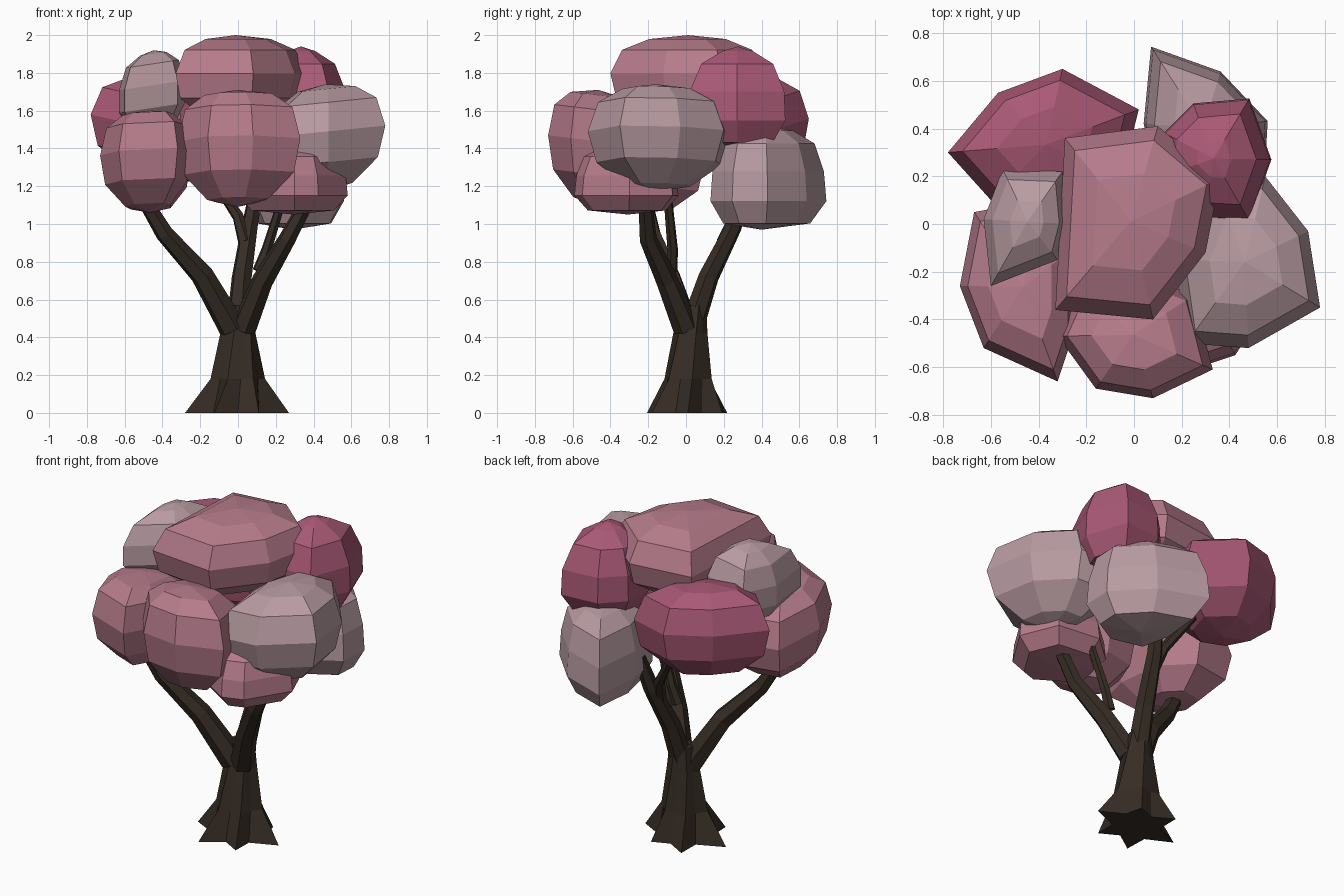
import bpy, bmesh, math
from mathutils import Vector

if "Cube" in bpy.data.objects:
    bpy.data.objects.remove(bpy.data.objects["Cube"])


def material(name, rgb):
    m = bpy.data.materials.new(name)
    m.diffuse_color = (*rgb, 1)
    m.use_nodes = True
    m.node_tree.nodes["Principled BSDF"].inputs["Base Color"].default_value = m.diffuse_color
    return m


BARK = material("bark", (0.037, 0.026, 0.018))
PINK = material("pink_leaf", (0.47, 0.2, 0.26))
ROSE = material("rose_leaf", (0.4, 0.1, 0.18))
PALE = material("pale_leaf", (0.48, 0.33, 0.36))


def loft(name, rings, mat, start=None, end=None):
    """Skin a stack of equal-count rings; optional apex points close the ends."""
    bm = bmesh.new()
    vs = [[bm.verts.new(p) for p in r] for r in rings]
    n = len(vs[0])
    for a, b in zip(vs, vs[1:]):
        for i in range(n):
            j = (i + 1) % n
            bm.faces.new((a[i], a[j], b[j], b[i]))
    for ring, tip in ((vs[0], start), (vs[-1], end)):
        if tip is None:
            bm.faces.new(ring)
        else:
            t = bm.verts.new(tip)
            for i in range(n):
                bm.faces.new((ring[i], ring[(i + 1) % n], t))
    bmesh.ops.recalc_face_normals(bm, faces=bm.faces)
    me = bpy.data.meshes.new(name)
    bm.to_mesh(me)
    bm.free()
    me.materials.append(mat)
    ob = bpy.data.objects.new(name, me)
    bpy.context.collection.objects.link(ob)


def foliage(name, mat, z0, z1, plan, base=0.55, top=0.5, tilt=(0, 0)):
    """Faceted leaf clump: plan outline scaled through a rounded, tilted profile."""
    c = sum((Vector(p) for p in plan), Vector((0, 0))) / len(plan)
    mid, h = (z0 + z1) / 2, (z1 - z0) / 2
    profile = [(-0.88, base), (-0.45, (base + 1.3) / 2), (0.12, 1), (0.66, (top + 1.2) / 2),
               (0.91, top)]
    rings = []
    for t, s in profile:
        ring = []
        for x, y in plan:
            dx, dy = (x - c.x) * s, (y - c.y) * s
            z = mid + h * t + dx * tilt[0] + dy * tilt[1]
            ring.append((c.x + dx, c.y + dy, z))
        rings.append(ring)
    loft(name, rings, mat, (c.x, c.y, z0), (c.x, c.y, z1))


def branch(name, pts, r0, r1, sides=6):
    """Tapered limb along a few points."""
    pts = [Vector(p) for p in pts]
    rings = []
    for k, p in enumerate(pts):
        d = (pts[min(k + 1, len(pts) - 1)] - pts[max(k - 1, 0)]).normalized()
        u = d.cross(Vector((0.3, 1, 0))).normalized()
        v = d.cross(u)
        r = r0 + (r1 - r0) * k / (len(pts) - 1)
        rings.append([p + r * (u * math.cos(a) + v * math.sin(a))
                      for a in (math.tau * i / sides for i in range(sides))])
    loft(name, rings, BARK)


# Trunk with uneven root flare, twisting slightly as it rises
flare = [0.27, 0.15, 0.21, 0.14, 0.24, 0.14, 0.28, 0.15, 0.25, 0.13, 0.22, 0.13]
levels = [(0, 1, 0, 0.01), (0.18, 0.22, 0.085, 0.015), (0.42, 0.1, 0.07, 0.025),
          (0.57, 0.06, 0.055, 0.04)]
loft("trunk", [[((f * k + r) * math.cos(math.pi * i / 6 + z * 0.7),
                 cy + (f * k + r) * math.sin(math.pi * i / 6 + z * 0.7), z)
                for i, f in enumerate(flare)] for z, k, r, cy in levels], BARK)

# Limbs
branch("left_branch", [(-0.03, 0.0, 0.45), (-0.19, -0.09, 0.73), (-0.39, -0.18, 0.95),
                       (-0.54, -0.23, 1.2)], 0.075, 0.035)
branch("right_branch", [(0.03, 0.0, 0.45), (0.13, -0.1, 0.7), (0.26, -0.2, 0.92),
                        (0.4, -0.22, 1.18)], 0.07, 0.035)
branch("right_twig", [(0.11, -0.08, 0.75), (0.15, -0.07, 0.86), (0.25, -0.1, 1.18)], 0.035, 0.022)
branch("back_branch", [(0, 0.03, 0.45), (0.02, 0.12, 0.72), (0.06, 0.25, 0.98),
                       (0.1, 0.32, 1.2)], 0.065, 0.035)
branch("back_twig", [(0.04, 0.2, 0.9), (0.0, 0.26, 1.04), (-0.14, 0.35, 1.25)], 0.04, 0.022)

# Leaf clumps
foliage("crown_top", PINK, 1.54, 2.0,
        [(-0.29, 0.36), (0.1, 0.41), (0.36, 0.19), (0.3, -0.12), (0.08, -0.4),
         (-0.33, -0.36), (-0.31, 0.0)])
foliage("front_clump", PINK, 1.09, 1.71,
        [(-0.32, -0.47), (-0.16, -0.69), (0.08, -0.73), (0.33, -0.61), (0.25, -0.3),
         (0, -0.2), (-0.22, -0.25)], 0.5, 0.55, (0, -0.12))
foliage("left_clump", PINK, 1.06, 1.6,
        [(-0.67, 0.05), (-0.73, -0.26), (-0.63, -0.52), (-0.32, -0.66), (-0.25, -0.45),
         (-0.25, -0.1), (-0.4, 0.1)], 0.5, 0.55, (0.0, -0.1))
foliage("right_clump", PALE, 1.17, 1.74,
        [(0.55, 0.2), (0.73, -0.03), (0.78, -0.35), (0.48, -0.52), (0.22, -0.5),
         (0.17, -0.15), (0.32, 0.24)], 0.45, 0.5, (0.1, 0))
foliage("lower_right_clump", PINK, 1.05, 1.42,
        [(0.01, -0.4), (0.3, -0.58), (0.42, -0.54), (0.57, -0.3), (0.48, -0.08),
         (0.22, -0.05), (0.05, -0.2)], 0.78)
foliage("back_right_clump", PALE, 0.97, 1.52,
        [(0.08, 0.73), (0.05, 0.42), (0.1, 0.2), (0.35, 0.14), (0.54, 0.25),
         (0.55, 0.43), (0.36, 0.63)], 0.78)
foliage("upper_right_clump", ROSE, 1.4, 1.94,
        [(0.48, 0.52), (0.57, 0.27), (0.48, 0.02), (0.3, 0.03), (0.12, 0.2),
         (0.13, 0.38), (0.25, 0.5)], 0.75, 0.32)
foliage("back_left_clump", ROSE, 1.22, 1.78,
        [(-0.78, 0.3), (-0.57, 0.55), (-0.3, 0.65), (0.02, 0.48), (-0.05, 0.2),
         (-0.3, 0.05), (-0.6, 0.1)], 0.52, 0.5, (-0.12, 0.1))
foliage("upper_left_clump", PALE, 1.5, 1.92,
        [(-0.55, 0.23), (-0.63, 0.02), (-0.6, -0.26), (-0.32, -0.15), (-0.28, 0.0),
         (-0.3, 0.22)], 0.7, 0.4, (0.15, 0))
